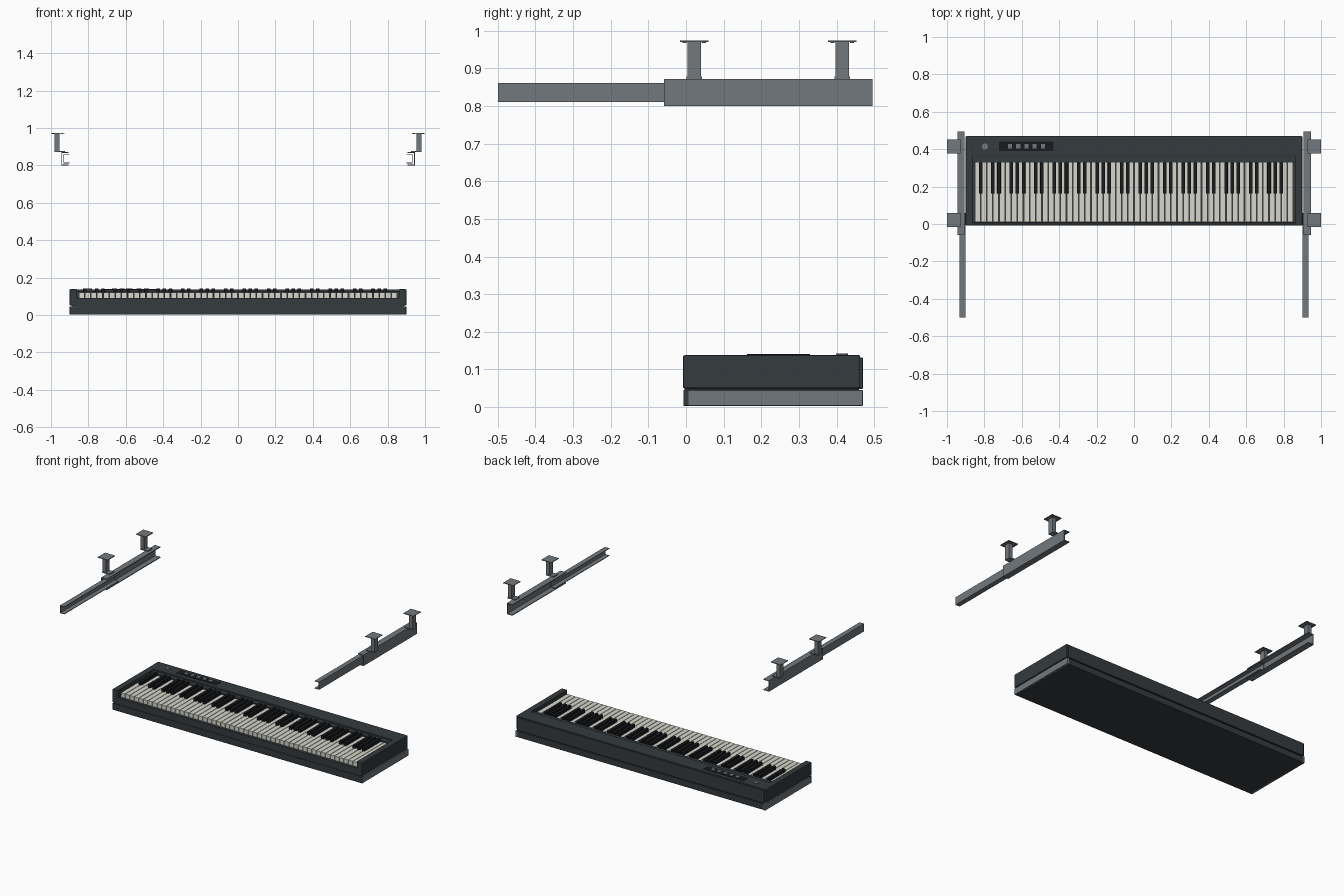
import bpy, bmesh
from mathutils import Matrix, Vector

if "Cube" in bpy.data.objects:
    bpy.data.objects.remove(bpy.data.objects["Cube"])


def material(name, rgb):
    m = bpy.data.materials.new(name)
    m.diffuse_color = (*rgb, 1)
    m.use_nodes = True
    m.node_tree.nodes["Principled BSDF"].inputs["Base Color"].default_value = m.diffuse_color
    return m


DARK = material("charcoal", (0.035, 0.043, 0.048))
STEEL = material("steel", (0.17, 0.19, 0.21))
IVORY = material("ivory", (0.68, 0.68, 0.61))
BLACK = material("black", (0.01, 0.011, 0.013))


def boxes(name, items, mat, bevel=0.0):
    """One object made of boxes given as (x0, x1, y0, y1, z0, z1)."""
    bm = bmesh.new()
    for x0, x1, y0, y1, z0, z1 in items:
        mtx = (Matrix.Translation(Vector((x0 + x1, y0 + y1, z0 + z1)) / 2)
               @ Matrix.Diagonal((abs(x1 - x0), y1 - y0, z1 - z0, 1)))
        bmesh.ops.create_cube(bm, size=1, matrix=mtx)
    return finish(name, bm, mat, bevel)


def finish(name, bm, mat, bevel=0.0):
    me = bpy.data.meshes.new(name)
    bm.to_mesh(me)
    bm.free()
    me.materials.append(mat)
    ob = bpy.data.objects.new(name, me)
    bpy.context.collection.objects.link(ob)
    if bevel:
        b = ob.modifiers.new("bevel", 'BEVEL')
        b.width, b.segments = bevel, 2
    return ob


def channel(name, side, web, lip, z0, z1, t, y0, y1):
    """C-section rail along y, open towards the middle."""
    prof = [(web, z0), (lip, z0), (lip, z0 + t), (web - t, z0 + t),
            (web - t, z1 - t), (lip, z1 - t), (lip, z1), (web, z1)]
    bm = bmesh.new()
    f = bm.faces.new([bm.verts.new((side * x, y0, z)) for x, z in prof])
    ext = bmesh.ops.extrude_face_region(bm, geom=[f])
    bmesh.ops.translate(bm, vec=(0, y1 - y0, 0),
                        verts=[v for v in ext['geom'] if isinstance(v, bmesh.types.BMVert)])
    bmesh.ops.recalc_face_normals(bm, faces=bm.faces)
    return finish(name, bm, STEEL)


def discs(name, items, mat, segs):
    """Upright cylinders given as (x, y, z0, z1, radius)."""
    bm = bmesh.new()
    for x, y, z0, z1, r in items:
        bmesh.ops.create_cone(bm, cap_ends=True, segments=segs, radius1=r, radius2=r,
                              depth=z1 - z0, matrix=Matrix.Translation((x, y, (z0 + z1) / 2)))
    return finish(name, bm, mat)


# tray under the keyboard
boxes("tray_board", [(-0.897, 0.897, -0.005, 0.468, 0.003, 0.042)], DARK, 0.002)
boxes("tray_front", [(-0.9, 0.9, -0.007, 0.008, 0.003, 0.046)], DARK, 0.002)
for s, n in ((-1, "left"), (1, "right")):
    boxes(n + "_tray_side", [(s * 0.885, s * 0.9, -0.006, 0.47, 0.003, 0.045)], STEEL, 0.002)

# keyboard case
boxes("case_floor", [(-0.885, 0.885, -0.004, 0.46, 0.036, 0.09)], DARK)
boxes("key_slip", [(-0.865, 0.865, -0.007, 0.007, 0.05, 0.092)], DARK, 0.002)
boxes("rear_case", [(-0.87, 0.87, 0.363, 0.463, 0.05, 0.137)], DARK, 0.002)
boxes("back_panel", [(-0.89, 0.89, 0.455, 0.47, 0.048, 0.132)], DARK, 0.002)
boxes("key_backstop", [(-0.862, 0.862, 0.33, 0.37, 0.08, 0.128)], DARK)
for s, n in ((-1, "left"), (1, "right")):
    boxes(n + "_cheek", [(s * 0.86, s * 0.9, -0.008, 0.463, 0.05, 0.138)], DARK, 0.004)

# 52 white keys starting at A, 36 black keys
pitch = 1.706 / 52
white, black = [], []
for i in range(52):
    x = -0.853 + i * pitch
    white.append((x + 0.0018, x + pitch - 0.0018, 0.01, 0.332, 0.092, 0.12))
    if i % 7 in (0, 2, 3, 5, 6) and i < 51:
        c = x + pitch
        black.append((c - 0.0095, c + 0.0095, 0.162, 0.33, 0.1, 0.141))
boxes("white_keys", white, IVORY)
boxes("black_keys", black, BLACK, 0.0015)

# control panel, buttons and knob
boxes("control_panel", [(-0.722, -0.43, 0.39, 0.44, 0.134, 0.1385)], BLACK)
boxes("buttons", [(-0.663 + i * 0.044 - 0.011, -0.663 + i * 0.044 + 0.011,
                   0.404, 0.427, 0.137, 0.1415) for i in range(5)], STEEL)
discs("volume_knob", [(-0.797, 0.414, 0.135, 0.142, 0.016)], STEEL, 24)

# slide rails and hanging brackets on both sides
for s, n in ((-1, "left"), (1, "right")):
    channel(n + "_outer_rail", s, 0.945, 0.905, 0.80, 0.872, 0.005, -0.058, 0.495)
    channel(n + "_inner_rail", s, 0.934, 0.902, 0.811, 0.861, 0.004, -0.499, 0.06)
    for y, p in ((0.022, "front"), (0.415, "rear")):
        boxes(f"{n}_{p}_hanger_post", [(s * 0.955, s * 0.98, y - 0.0175, y + 0.0175, 0.872, 0.971)], STEEL)
        boxes(f"{n}_{p}_hanger_foot", [(s * 0.925, s * 0.98, y - 0.021, y + 0.021, 0.871, 0.878)], STEEL)
        boxes(f"{n}_{p}_mounting_plate", [(s * 0.928, s * 1.0, y - 0.038, y + 0.038, 0.970, 0.974)], STEEL)
        discs(f"{n}_{p}_bolts", [(s * bx, y + dy, 0.967, 0.971, 0.005)
                                 for bx in (0.94, 0.99) for dy in (-0.026, 0.026)], STEEL, 12)
